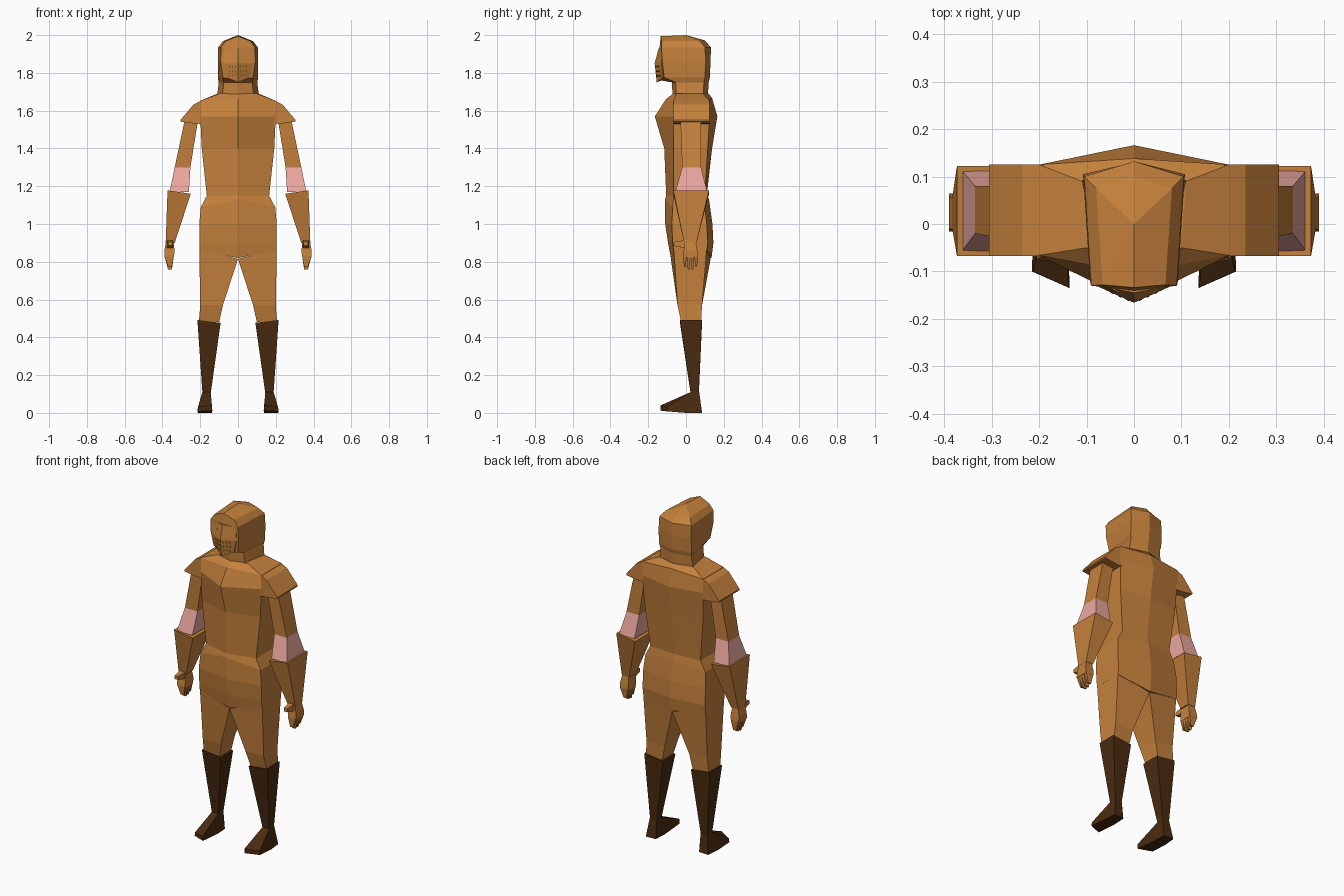
import bpy, bmesh


def material(name, rgb):
    m = bpy.data.materials.new(name)
    m.diffuse_color = (*rgb, 1)
    return m


LEATHER = material("leather", (0.56, 0.22, 0.045))
BOOT = material("boot_leather", (0.068, 0.024, 0.005))
PINK = material("pink_cloth", (0.84, 0.39, 0.35))


def loft(name, rings, mat, mirror=False, apex=None):
    """Skin a stack of equal-sized point rings; close both ends (or fan to an apex)."""
    bm = bmesh.new()
    loops = [[bm.verts.new(p) for p in r] for r in rings]
    n = len(loops[0])
    for a, b in zip(loops, loops[1:]):
        for i in range(n):
            j = (i + 1) % n
            bm.faces.new((a[i], a[j], b[j], b[i]))
    bm.faces.new(loops[0][::-1])
    if apex:
        tip = bm.verts.new(apex)
        for i in range(n):
            bm.faces.new((loops[-1][i], loops[-1][(i + 1) % n], tip))
    else:
        bm.faces.new(loops[-1])
    bmesh.ops.recalc_face_normals(bm, faces=bm.faces)
    me = bpy.data.meshes.new(name)
    bm.to_mesh(me)
    bm.free()
    me.materials.append(mat)
    ob = bpy.data.objects.new(name, me)
    bpy.context.collection.objects.link(ob)
    if mirror:
        ob.modifiers.new("mirror", 'MIRROR').use_mirror_merge = False
    return ob


def hexa(z, wf, yf, cf, wb, yb, cb, df=0, db=0):
    """Six-sided section with ridges at the front and back centre, lifted by df / db."""
    return [(-wf, yf, z), (0, cf, z + df), (wf, yf, z),
            (wb, yb, z), (0, cb, z + db), (-wb, yb, z)]


def rect(z, x0, x1, y0, y1, dz=0):
    """Four-sided section, inner edge lowered by dz."""
    return [(x0, y0, z - dz), (x1, y0, z), (x1, y1, z), (x0, y1, z - dz)]


# Torso with tunic skirt
loft("torso", [
    hexa(0.86, .205, -.065, -.08, .205, .11, .135, -.04, -.04),
    hexa(0.90, .205, -.07, -.095, .205, .115, .145),
    hexa(1.00, .205, -.075, -.11, .205, .11, .14),
    hexa(1.09, .197, -.07, -.112, .197, .10, .122, .04, .04),
    hexa(1.15, .165, -.065, -.105, .165, .10, .11),
    hexa(1.40, .192, -.065, -.115, .192, .115, .138),
    hexa(1.57, .2, -.066, -.165, .2, .125, .166),
    hexa(1.652, .2, -.066, -.105, .2, .125, .138, .01, .015),
    hexa(1.69, .10, -.05, -.068, .11, .09, .12),
], LEATHER)

# Hooded head and neck
loft("hood", [
    hexa(1.665, .085, -.05, -.07, .112, .09, .115),
    hexa(1.75, .075, -.055, -.075, .102, .095, .12),
    hexa(1.775, .08, -.115, -.13, .107, .10, .126, -.015),
    hexa(1.86, .092, -.125, -.14, .107, .105, .13),
    hexa(1.935, .09, -.13, -.14, .105, .10, .132),
    hexa(1.968, .066, -.128, -.134, .08, .075, .10, .026, .004),
], LEATHER, apex=(0, 0, 2.0))

# Face mask folded along the nose
def mask_row(z, w, y, nose, dz=0):
    return [(-w, y, z), (0, nose, z + dz), (w, y, z), (w, -.09, z), (-w, -.09, z)]

loft("face_mask", [
    mask_row(1.775, .062, -.125, -.155, -.025),
    mask_row(1.85, .08, -.13, -.166),
    mask_row(1.93, .078, -.13, -.145),
], LEATHER)

# Eye patches and breathing holes lying on the mask
def patch(name, x, z, hw, hh, mat):
    def y(px, pz):
        nose = -.166 + max(0, pz - 1.85) * .26 + max(0, 1.85 - pz) * .11
        return nose + px * .45 - .003
    pts = [(x - hw, z), (x, z - hh), (x + hw, z), (x, z + hh)]
    loft(name, [[(px, y(px, pz), pz) for px, pz in pts],
                [(px, y(px, pz) + .008, pz) for px, pz in pts]], mat, True)

patch("eye", .054, 1.886, .022, .011, LEATHER)
for row in range(3):
    for col in range(3):
        patch("mask_hole", .014 + col * .016, 1.785 + row * .024, .003, .003, BOOT)

# Shoulder capes
def cape_section(x, top, bottom):
    return [(x, -.067, bottom), (x, .125, bottom), (x, .125, top), (x, -.067, top)]

loft("shoulder_cape", [
    cape_section(.19, 1.655, 1.53),
    cape_section(.235, 1.633, 1.532),
    cape_section(.305, 1.55, 1.542),
], LEATHER, True)

# Arms: sleeve, pink elbow, gauntlet
loft("sleeve", [rect(1.56, .21, .28, -.03, .08),
                rect(1.30, .252, .335, -.02, .08)], LEATHER, True)
loft("elbow_cloth", [rect(1.30, .252, .335, -.02, .08),
                     rect(1.17, .26, .362, -.057, .112)], PINK, True)
loft("gauntlet", [rect(1.178, .25, .373, -.067, .122, .018),
                  rect(0.90, .335, .383, -.01, .055)], LEATHER, True)

# Hands
loft("palm", [rect(.92, .343, .378, -.008, .05),
              rect(.86, .336, .39, -.012, .06),
              rect(.825, .339, .39, -.016, .064)], LEATHER, True)
for k, tip in enumerate((.772, .758, .76, .772)):
    y0 = -.016 + k * .02
    loft("finger", [rect(.828, .34, .389, y0, y0 + .02),
                    rect(tip, .35, .37, y0 + .006, y0 + .014)], LEATHER, True)
loft("thumb", [
    [(.342, 0, .87), (.376, 0, .87), (.376, 0, .915), (.342, 0, .915)],
    [(.348, -.066, .885), (.37, -.066, .885), (.37, -.066, .905), (.348, -.066, .905)],
], LEATHER, True)

# Legs
loft("leg", [
    [(0, -.08, .815), (.205, -.065, .87), (.205, .11, .87), (0, .13, .815)],
    rect(.57, .08, .2, -.045, .085),
    rect(.48, .1, .207, -.025, .08),
], LEATHER, True)

# Boots
loft("boot_shaft", [rect(.492, .092, .215, -.032, .085, .015),
                    rect(.10, .145, .188, .025, .068)], BOOT, True)
loft("foot", [
    [(.142, .08, 0), (.205, .085, 0), (.189, .07, .11), (.145, .07, .11)],
    [(.138, 0, 0), (.212, .01, 0), (.189, .025, .11), (.145, .025, .11)],
    [(.136, -.135, .012), (.215, -.1, .008), (.212, -.1, .03), (.138, -.134, .04)],
], BOOT, True)
